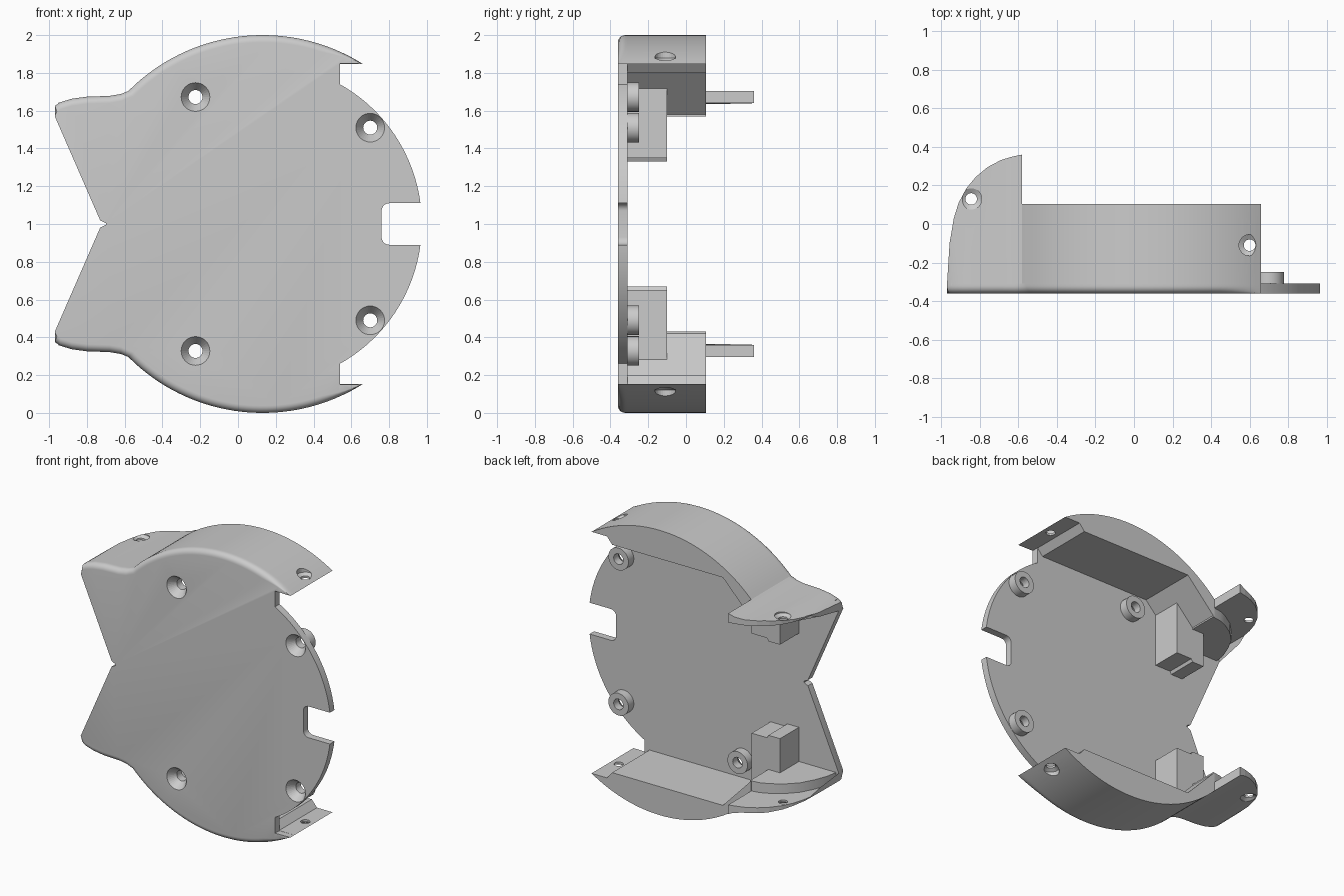
import bpy, bmesh, math
from mathutils import Vector

if "Cube" in bpy.data.objects:
    bpy.data.objects.remove(bpy.data.objects["Cube"], do_unlink=True)

grey = bpy.data.materials.new("light_grey")
grey.use_nodes = True
COLOUR = (0.6, 0.6, 0.6, 1)
grey.diffuse_color = COLOUR
grey.node_tree.nodes["Principled BSDF"].inputs["Base Color"].default_value = COLOUR


def loft(name, rings):
    """Closed solid through a stack of equal-length point rings."""
    bm = bmesh.new()
    rings = [[bm.verts.new(p) for p in ring] for ring in rings]
    bm.faces.new(rings[0])
    bm.faces.new(rings[-1])
    for a, b in zip(rings, rings[1:]):
        for i in range(len(a)):
            j = (i + 1) % len(a)
            bm.faces.new((a[i], a[j], b[j], b[i]))
    bmesh.ops.recalc_face_normals(bm, faces=bm.faces)
    mesh = bpy.data.meshes.new(name)
    bm.to_mesh(mesh)
    bm.free()
    mesh.materials.append(grey)
    ob = bpy.data.objects.new(name, mesh)
    bpy.context.collection.objects.link(ob)
    return ob


def prism(name, points, lo, hi, place):
    """Extrude a 2D outline from lo to hi; place(u, v, w) gives the 3D point."""
    return loft(name, [[place(u, v, w) for u, v in points] for w in (lo, hi)])


def lathe(name, profile, centre, axis, sides=32):
    """Stack of circles (radius, distance) along an axis."""
    axis = Vector(axis)
    a = axis.orthogonal().normalized()
    b = axis.cross(a)
    turn = [math.tau * k / sides for k in range(sides)]
    return loft(name, [[Vector(centre) + axis * d + r * (a * math.cos(t) + b * math.sin(t))
                        for t in turn] for r, d in profile])


def boolean(ob, cutter, operation="DIFFERENCE"):
    mod = ob.modifiers.new(operation.lower(), "BOOLEAN")
    mod.operation = operation
    mod.solver = "EXACT"
    mod.object = cutter
    cutter.hide_render = True
    cutter.hide_set(True)


def arc(cx, cy, r, a0, a1, n):
    return [(cx + r * math.cos(a0 + (a1 - a0) * i / n),
             cy + r * math.sin(a0 + (a1 - a0) * i / n)) for i in range(n + 1)]


# Half outline, measured as height h away from the middle line
rim = arc(0.13, 0, 1, math.acos(0.53), math.acos(-0.71), 40)
ear_edge = [(-0.62, 0.688), (-0.68, 0.678), (-0.8, 0.674), (-0.88, 0.663),
            (-0.94, 0.645), (-0.97, 0.625)]
slot = arc(0.80, 0.07, 0.04, math.pi, math.pi / 2, 6)
edge_arc = arc(0.125, 0, 0.848, math.asin(0.11 / 0.848), math.acos(0.415 / 0.848), 24)


def plate_ring(y, inset):
    """Plate outline at depth y, with the outer rim drawn in by inset."""
    half = slot + edge_arc + [(0.54, 0.85)]
    for x, h in rim:
        d = inset * min(1, max(0, (0.66 - x) / 0.2))
        half.append((x - d * (x - 0.13), h - d * h))
    half += [(x + inset * 0.4 * (x < -0.95), h - inset) for x, h in ear_edge]
    half += [(-0.97, 0.57), (-0.73, 0.02), (-0.70, 0.005)]
    return [(x, y, 1 + h) for x, h in half] + [(x, y, 1 - h) for x, h in reversed(half)]


# Face plate with a rounded outer front rim
R = 0.038
steps = [math.pi / 2 * i / 6 for i in range(7)]
plate = loft("face_plate", [plate_ring(-0.36 + R * (1 - math.cos(t)), R * (1 - math.sin(t)))
                            for t in steps] + [plate_ring(-0.31, 0)])
parts = [plate]

flange_outline = rim + [(-0.58, 0.57), (-0.36, 0.80), (0.50, 0.80), (0.54, 0.848)]
ear_outline = [rim[-1]] + ear_edge + [(-0.97, 0.57), (-0.945, 0.635), (-0.58, 0.64)]
ear_side = [(-0.58, -0.34), (-0.98, -0.34), (-0.97, -0.31), (-0.957, -0.1), (-0.935, 0.03),
            (-0.91, 0.11), (-0.87, 0.185), (-0.82, 0.245), (-0.76, 0.295), (-0.69, 0.332),
            (-0.63, 0.35), (-0.58, 0.36)]
gusset_side = [(-0.57, -0.32), (-0.95, -0.32), (-0.935, -0.23), (-0.9, -0.14), (-0.85, -0.05),
               (-0.78, 0.02), (-0.7, 0.07), (-0.64, 0.095), (-0.57, 0.105)]
block_outline = [(-0.66, 0.33), (-0.57, 0.33), (-0.56, 0.35), (-0.44, 0.35),
                 (-0.44, 0.74), (-0.54, 0.63), (-0.66, 0.6)]

for side, word in ((1, "upper"), (-1, "lower")):
    def upright(u, v, w):
        return (u, w, 1 + side * v)

    def flat(u, v, w):
        return (u, v, 1 + side * w)

    # Curved rim wall, ear with its gusset, and inner block
    flange = prism(word + "_rim_wall", flange_outline, -0.315, 0.105, upright)
    ear = prism(word + "_ear", ear_outline, -0.315, 0.4, upright)
    boolean(ear, prism(word + "_ear_trim", ear_side, 0.4, 0.9, flat), "INTERSECT")
    gusset = prism(word + "_ear_gusset", gusset_side, 0.57, 0.642, flat)
    block = prism(word + "_inner_block", block_outline, -0.32, -0.10, upright)

    # Side screw holes with countersinks
    for ob, x, y, h in ((flange, 0.6, -0.11, 0.883), (ear, -0.845, 0.13, 0.67)):
        hole = lathe(word + "_side_hole_cutter",
                     [(0.03, -0.12), (0.03, -0.02), (0.055, -0.005), (0.055, 0.1)],
                     (x, y, 1 + side * h), (0, 0, side))
        boolean(ob, hole)
    parts += [flange, ear, gusset, block]

    # Screw bosses with countersunk holes through the plate
    for x, h in ((-0.225, 0.672), (0.7, 0.51)):
        centre = (x, 0, 1 + side * h)
        boss = lathe(word + "_screw_boss", [(0.078, -0.312), (0.078, -0.25)], centre, (0, 1, 0))
        hole = lathe(word + "_screw_hole_cutter",
                     [(0.08, -0.38), (0.076, -0.36), (0.037, -0.305), (0.037, -0.2)],
                     centre, (0, 1, 0))
        boolean(plate, hole)
        boolean(boss, hole)
        parts.append(boss)

# Smooth shading with crisp edges
bpy.ops.object.select_all(action="DESELECT")
for ob in parts:
    ob.select_set(True)
bpy.context.view_layer.objects.active = plate
bpy.ops.object.shade_smooth_by_angle(angle=math.radians(30))
